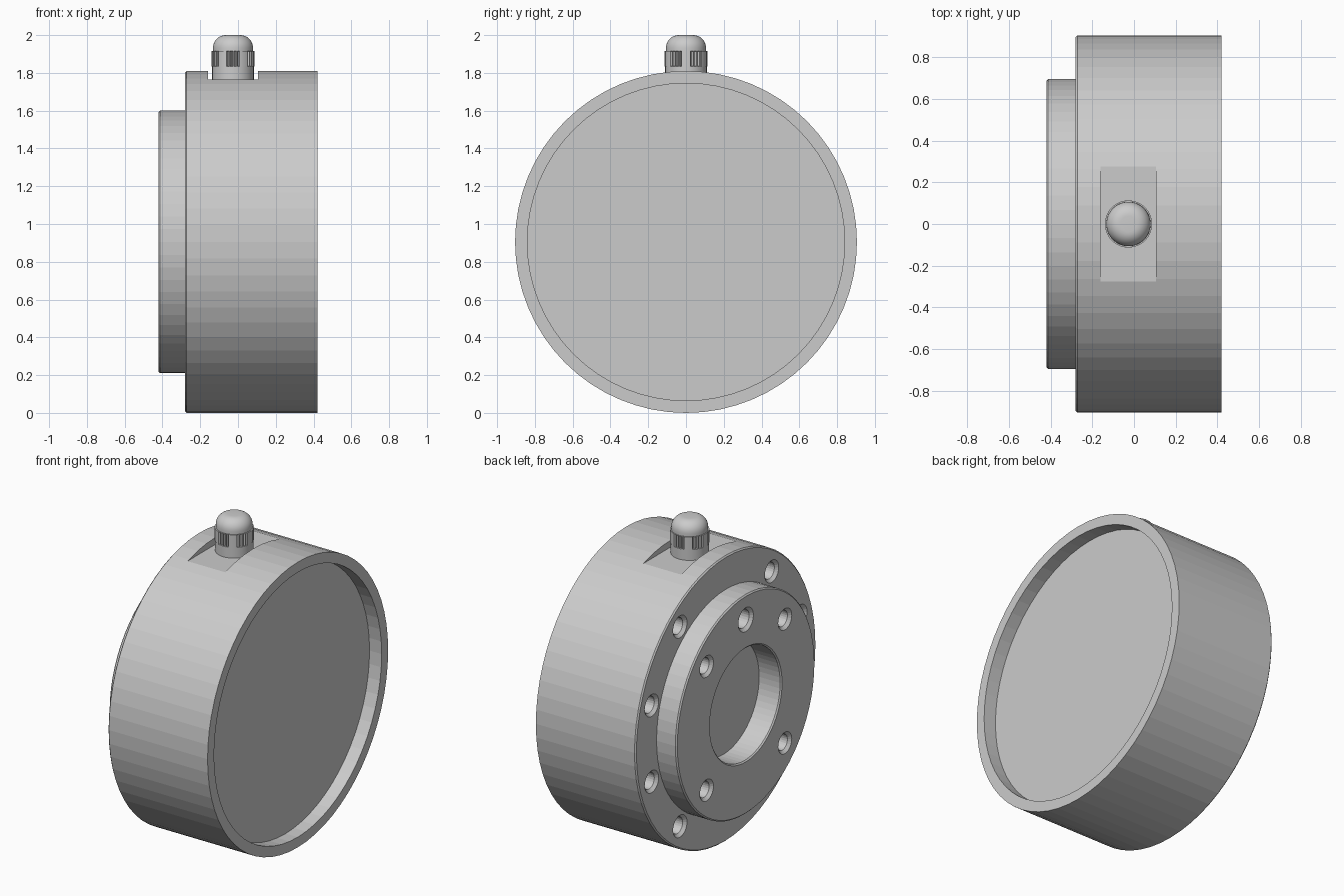
import bpy, bmesh
from math import sin, cos, pi, radians
from mathutils import Matrix

if "Cube" in bpy.data.objects:
    bpy.data.objects.remove(bpy.data.objects["Cube"])

AXIS_Z = 0.905
# local z -> world +x, local x -> world z (vertex at the top), centred on the housing axis
ALONG_X = Matrix.Translation((0, 0, AXIS_Z)) @ Matrix(
    ((0, 0, 1, 0), (0, 1, 0, 0), (1, 0, 0, 0), (0, 0, 0, 1)))


def lathe(bm, profile, n, mat, radius_fn=None):
    """Spin (height, radius) points round local z; radius 0 closes to a point."""
    rows = []
    for i, (h, r) in enumerate(profile):
        if r == 0:
            rows.append([bm.verts.new(mat @ Matrix.Translation((0, 0, h)).translation)])
            continue
        row = []
        for k in range(n):
            a = 2 * pi * k / n
            rr = radius_fn(i, k, r) if radius_fn else r
            v = Matrix.Translation((rr * cos(a), rr * sin(a), h)).translation
            row.append(bm.verts.new(mat @ v))
        rows.append(row)
    for a, b in zip(rows, rows[1:]):
        for k in range(n):
            j = (k + 1) % n
            if len(a) == 1:
                bm.faces.new((a[0], b[k], b[j]))
            elif len(b) == 1:
                bm.faces.new((a[k], a[j], b[0]))
            else:
                bm.faces.new((a[k], a[j], b[j], b[k]))


def finish(bm, name):
    bmesh.ops.recalc_face_normals(bm, faces=bm.faces[:])
    me = bpy.data.meshes.new(name)
    bm.to_mesh(me)
    bm.free()
    ob = bpy.data.objects.new(name, me)
    bpy.context.collection.objects.link(ob)
    return ob


def cut(target, cutter):
    cutter.hide_render = True
    mod = target.modifiers.new("cut", 'BOOLEAN')
    mod.operation, mod.solver, mod.object = 'DIFFERENCE', 'EXACT', cutter
    bpy.context.view_layer.objects.active = target
    bpy.ops.object.modifier_apply(modifier=mod.name)
    bpy.data.objects.remove(cutter)


# Housing: stepped drum with central bore on the left and shallow recess on the right
c = 0.008
bm = bmesh.new()
lathe(bm, [(-0.265, 0), (-0.265, 0.355), (-0.42 + c, 0.355), (-0.42, 0.355 + c),
           (-0.42, 0.695 - c), (-0.42 + c, 0.695), (-0.28, 0.695),
           (-0.28, 0.905 - c), (-0.28 + c, 0.905), (0.42, 0.905),
           (0.42, 0.84), (0.335, 0.84), (0.335, 0)], 64, ALONG_X)
housing = finish(bm, "housing")

# Chamfered bolt holes: (face x, circle radius, hole radius, angles from the top)
bm = bmesh.new()
hole_sets = [
    (-0.28, 0.782, 0.052, [s * a for s in (1, -1) for a in (36, 72, 108, 144)]),
    (-0.42, 0.555, 0.050, [45, -45, 135, -135]),
    (-0.42, 0.540, 0.058, [0]),
]
for x, ring, r, angles in hole_sets:
    for deg in angles:
        a = radians(deg)
        place = ALONG_X @ Matrix.Translation((ring * cos(a), ring * sin(a), x))
        lathe(bm, [(-0.02, 0), (-0.02, r + 0.018), (0, r + 0.018),
                   (0.018, r), (0.13, r), (0.13, 0)], 24, place)
cut(housing, finish(bm, "hole_cutter"))

# Flat seat for the cable gland
bm = bmesh.new()
bmesh.ops.create_cube(bm, size=1, matrix=Matrix.Translation((-0.0275, 0, 1.966))
                      @ Matrix.Diagonal((0.265, 0.8, 0.4, 1)))
cut(housing, finish(bm, "seat_cutter"))

# Cable gland: collar, six grooved grip patches, rounded cap
N = 144
GROOVED = (2, 3)


def grip(i, k, r):
    p = k % 24
    groove = 6 <= p <= 18 and (p - 6) % 4 in (0, 1)
    return 0.099 if i in (4, 5) and groove else r


R, F, TOP = 0.106, 0.068, 2.0
profile = [(1.755, 0), (1.755, 0.11), (1.835, 0.11), (1.835, 0.113),
           (1.8355, 0.113), (1.9145, 0.113), (1.915, 0.113), (1.915, R)]
profile += [(TOP - F + F * sin(t * pi / 16), R - F + F * cos(t * pi / 16)) for t in range(9)]
profile.append((TOP, 0))
bm = bmesh.new()
lathe(bm, profile, N, Matrix.Translation((-0.0265, 0, 0)), grip)
gland = finish(bm, "cable_gland")
bpy.ops.object.select_all(action='DESELECT')
gland.select_set(True)
bpy.context.view_layer.objects.active = gland
bpy.ops.object.shade_smooth_by_angle(angle=radians(30))
